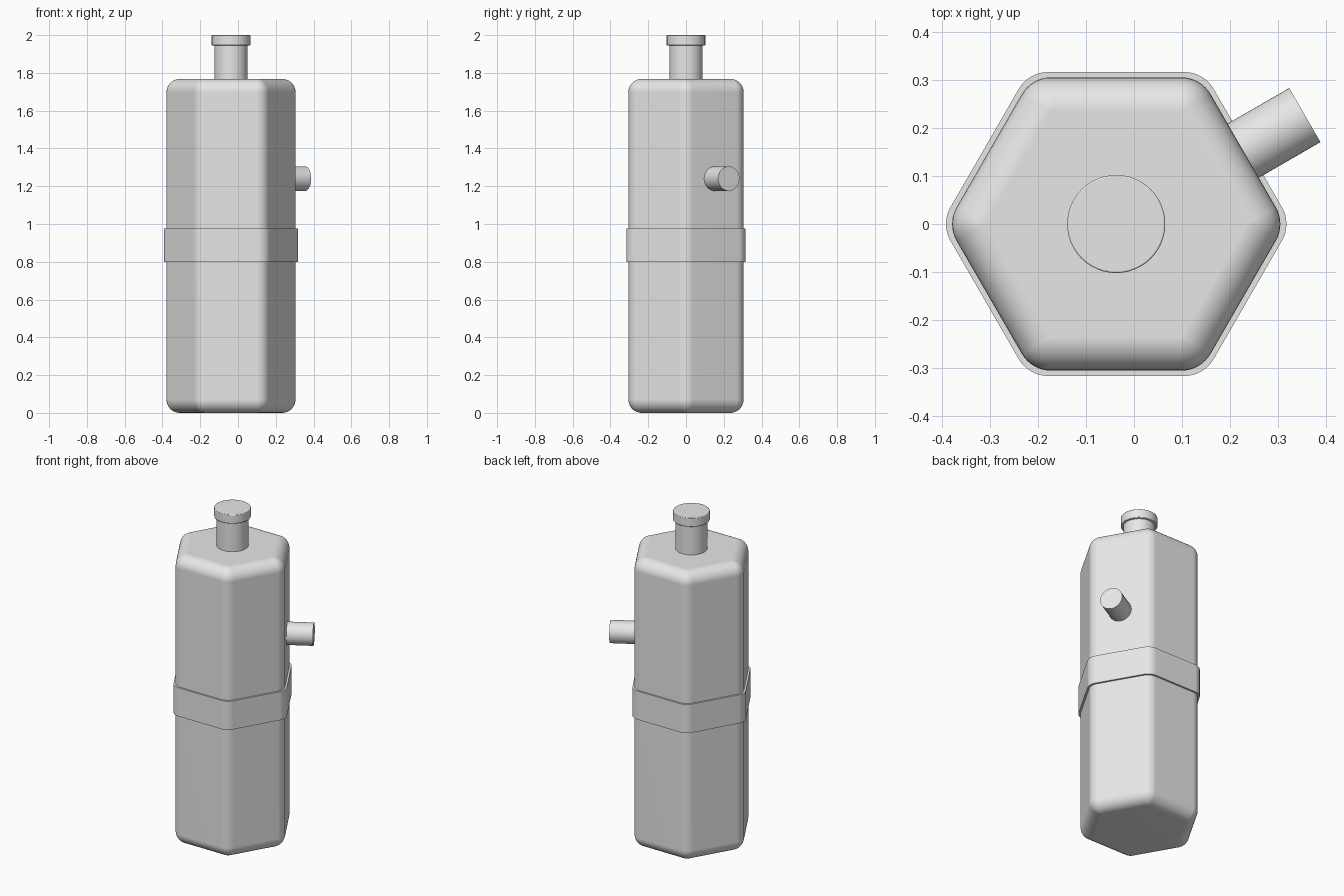
import bpy
import bmesh
from math import cos, sin, pi, radians
from mathutils import Matrix, Vector

if "Cube" in bpy.data.objects:
    bpy.data.objects.remove(bpy.data.objects["Cube"], do_unlink=True)

AXIS_X = -0.037      # centre line of the vessel
ROUND = 0.07         # rounding radius of the body corners

grey = bpy.data.materials.new("plain_grey")
grey.use_nodes = True
grey.diffuse_color = (0.8, 0.8, 0.8, 1)
grey.node_tree.nodes["Principled BSDF"].inputs["Base Color"].default_value = (0.8, 0.8, 0.8, 1)


def finish(name, bm):
    """Turn a bmesh into a smooth-shaded object with crisp edges."""
    bmesh.ops.recalc_face_normals(bm, faces=bm.faces)
    mesh = bpy.data.meshes.new(name)
    bm.to_mesh(mesh)
    bm.free()
    mesh.materials.append(grey)
    obj = bpy.data.objects.new(name, mesh)
    bpy.context.collection.objects.link(obj)
    bpy.ops.object.select_all(action='DESELECT')
    obj.select_set(True)
    bpy.context.view_layer.objects.active = obj
    bpy.ops.object.shade_smooth_by_angle(angle=radians(30))
    return obj


def hex_ring(bm, core, r, z, steps=8):
    """Hexagon of given core apothem, grown outward by r with round corners."""
    ring = []
    for k in range(6):
        corner = k * pi / 3
        reach = core / cos(pi / 6)
        for i in range(steps + 1):
            a = corner + (i / steps - 0.5) * pi / 3
            ring.append(bm.verts.new((AXIS_X + reach * cos(corner) + r * cos(a),
                                      reach * sin(corner) + r * sin(a), z)))
    return ring


def hex_solid(name, core, levels):
    """Loft hexagon rings through (corner radius, height) levels."""
    bm = bmesh.new()
    rings = [hex_ring(bm, core, r, z) for r, z in levels]
    for low, high in zip(rings, rings[1:]):
        for i in range(len(low)):
            j = (i + 1) % len(low)
            bm.faces.new((low[i], low[j], high[j], high[i]))
    bm.faces.new(rings[0][::-1])
    bm.faces.new(rings[-1])
    bmesh.ops.remove_doubles(bm, verts=bm.verts, dist=1e-5)
    obj = finish(name, bm)
    weighted = obj.modifiers.new("flat_sides", 'WEIGHTED_NORMAL')
    weighted.keep_sharp = True
    return obj


def cylinder(name, start, end, radius):
    """Closed round bar between two points."""
    start, end = Vector(start), Vector(end)
    axis = end - start
    turn = axis.to_track_quat('Z', 'Y').to_matrix().to_4x4()
    bm = bmesh.new()
    bmesh.ops.create_cone(bm, cap_ends=True, segments=48, radius1=radius, radius2=radius,
                          depth=axis.length,
                          matrix=Matrix.Translation((start + end) / 2) @ turn)
    return finish(name, bm)


# Body: hexagonal column with every edge rounded
HEIGHT = 1.768
STEPS = 8
arc = [i / STEPS * pi / 2 for i in range(STEPS + 1)]
bottom = [(ROUND * sin(t), ROUND - ROUND * cos(t)) for t in arc]
top = [(r, HEIGHT - z) for r, z in reversed(bottom)]
hex_solid("body", 0.305 - ROUND, bottom + top)

# Strap around the middle
hex_solid("strap", 0.316 - ROUND, [(ROUND, 0.80), (ROUND, 0.975)])

# Neck and lid
cylinder("neck", (AXIS_X, 0, 1.72), (AXIS_X, 0, 1.96), 0.088)
lid = cylinder("lid", (AXIS_X, 0, 1.946), (AXIS_X, 0, 2.0), 0.102)
edge = lid.modifiers.new("soft_rim", 'BEVEL')
edge.width = 0.003
edge.segments = 2

# Side spout, square to the back left face
out = Vector((cos(pi / 6), sin(pi / 6), 0))
base = Vector((AXIS_X, 0, 1.24))
cylinder("spout", base + out * 0.25, base + out * 0.453, 0.065)
